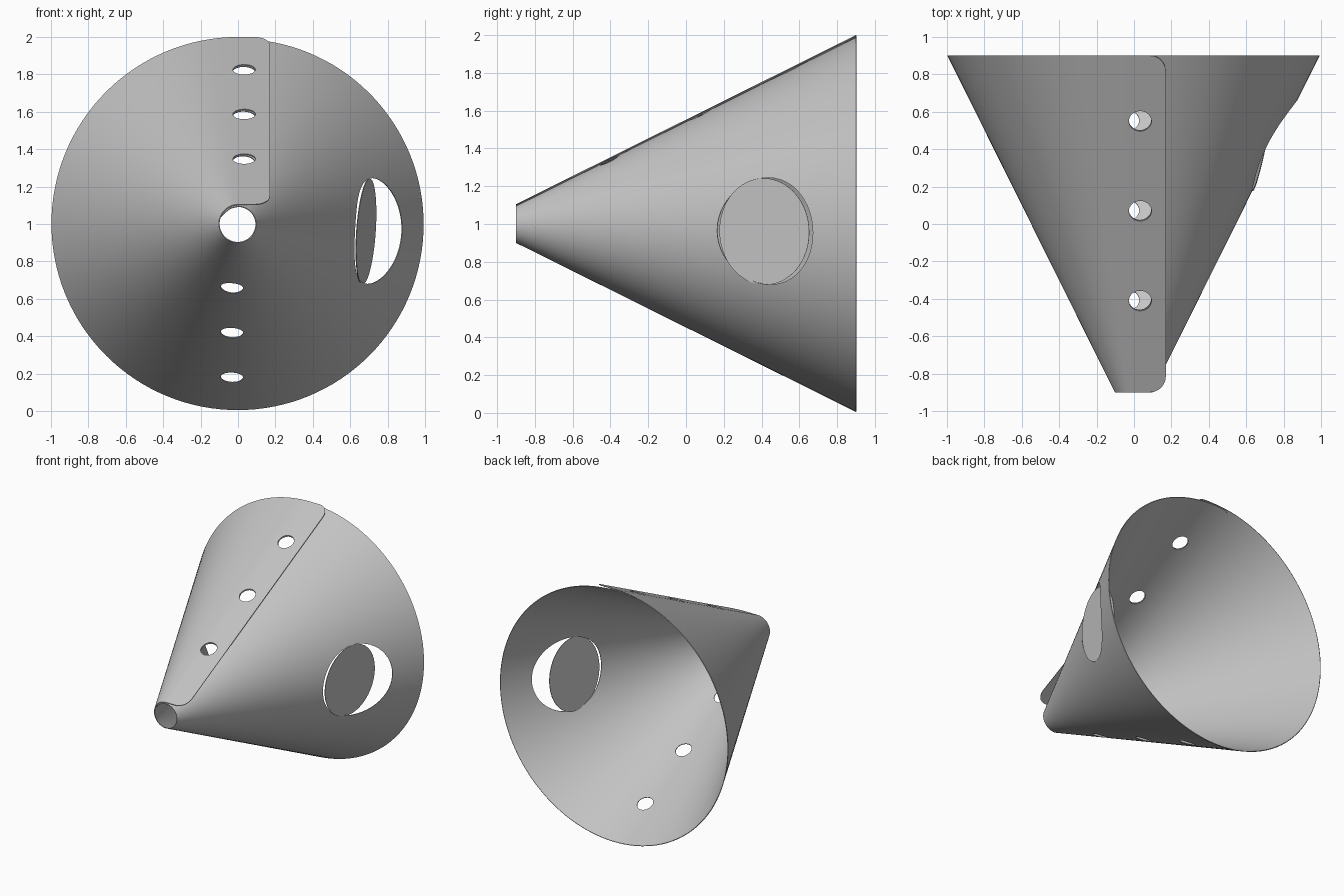
import bpy, bmesh, math
from mathutils import Vector, Matrix

if "Cube" in bpy.data.objects:
    bpy.data.objects.remove(bpy.data.objects["Cube"])

HALF, TIP, RIM = 0.9, 0.105, 1.0       # half length, end radii
FLAP, CORNER = 0.17, 0.085             # overlap width, corner rounding
DROP, THICK = 0.01, 0.005              # spiral step, sheet thickness
SLOPE = math.atan2(RIM - TIP, 2 * HALF)

grey = bpy.data.materials.new("plain grey")
grey.use_nodes = True
grey.diffuse_color = (0.55, 0.55, 0.55, 1)
grey.node_tree.nodes["Principled BSDF"].inputs["Base Color"].default_value = grey.diffuse_color


def radius(y):
    return TIP + (RIM - TIP) * (y + HALF) / (2 * HALF)


def make_object(name, bm):
    mesh = bpy.data.meshes.new(name)
    bm.to_mesh(mesh)
    bm.free()
    mesh.materials.append(grey)
    obj = bpy.data.objects.new(name, mesh)
    bpy.context.collection.objects.link(obj)
    return obj


def frame(angle, y):
    """Matrix at a surface point, local z along the outward normal, local x along the slant."""
    out = Vector((math.cos(angle), 0, math.sin(angle)))
    normal = out * math.cos(SLOPE) - Vector((0, math.sin(SLOPE), 0))
    slant = out * math.sin(SLOPE) + Vector((0, math.cos(SLOPE), 0))
    side = normal.cross(slant)
    rot = Matrix((slant, side, normal)).transposed().to_4x4()
    return Matrix.Translation(out * radius(y) + Vector((0, y, 1))) @ rot


# Rolled sheet: flat outer flap, full turn, inner flap
edge = [CORNER * (1 - math.cos(math.pi / 2 * i / 8)) for i in range(9)]
offsets = edge + [FLAP * 0.75]
columns = [("outer", FLAP - d, d) for d in offsets]
columns += [("turn", i / 128, FLAP) for i in range(129)]
columns += [("inner", FLAP - d, d) for d in reversed(offsets)]
ROWS = 24

bm = bmesh.new()
grid = []
for kind, value, dist in columns:
    gap = max(0, CORNER - dist)
    end = HALF - (CORNER - math.sqrt(max(0, CORNER ** 2 - gap ** 2)))
    line = []
    for j in range(ROWS + 1):
        y = -end + 2 * end * j / ROWS
        r = radius(y)
        if kind == "outer":
            x, z = value, r
        else:
            turn = value * math.tau if kind == "turn" else math.tau + value / r
            r -= DROP * min(1, turn / math.tau)
            x, z = -r * math.sin(turn), r * math.cos(turn)
        line.append(bm.verts.new((x, y, 1 + z)))
    grid.append(line)
for a, b in zip(grid, grid[1:]):
    for j in range(ROWS):
        bm.faces.new((a[j], a[j + 1], b[j + 1], b[j]))
bm.normal_update()
if sum(f.normal.dot(f.calc_center_median() - Vector((0, 0, 1))) for f in bm.faces) < 0:
    bmesh.ops.reverse_faces(bm, faces=bm.faces)
sheet = make_object("rolled_sheet", bm)
solid = sheet.modifiers.new("thickness", "SOLIDIFY")
solid.thickness = THICK
solid.offset = -1

# Hole cutters: three on top, three below, one large on the side
bm = bmesh.new()


def drill(matrix, size, depth):
    bmesh.ops.create_cone(bm, cap_ends=True, segments=48, radius1=size,
                          radius2=size, depth=depth, matrix=matrix)


for y in (-0.41, 0.07, 0.55):
    for side in (1, -1):
        tilt = math.atan2(0.033, radius(y))
        drill(frame(side * math.pi / 2 - tilt, y), 0.06, 0.12)
SIDE_ANGLE, SIDE_Y, SIDE_R = -0.053, 0.415, 0.283
drill(frame(SIDE_ANGLE, SIDE_Y), SIDE_R, 0.4)
cutter = make_object("hole_cutter", bm)
cutter.hide_render = True
cut = sheet.modifiers.new("holes", "BOOLEAN")
cut.operation = "DIFFERENCE"
cut.solver = "EXACT"
cut.object = cutter

# Bake the holes and drop the cutter
bpy.context.view_layer.update()
baked = bpy.data.meshes.new_from_object(sheet.evaluated_get(bpy.context.evaluated_depsgraph_get()))
sheet.modifiers.clear()
sheet.data = baked
bpy.data.objects.remove(cutter)

# Side disc: flat plate hinged at the narrow edge of the large hole
bm = bmesh.new()
bmesh.ops.create_cone(bm, cap_ends=True, segments=64, radius1=1, radius2=1, depth=0.004)
bmesh.ops.scale(bm, vec=(0.243, SIDE_R, 1), verts=bm.verts)
lean = math.radians(12)
along = Vector((math.sin(lean), math.cos(lean), 0))
up = Vector((0.07, 0, 1))
up = (up - along * up.dot(along)).normalized()
rot = Matrix((along, up, along.cross(up))).transposed().to_4x4()
bmesh.ops.transform(bm, matrix=Matrix.Translation((0.684, 0.415, 0.96)) @ rot, verts=bm.verts)
make_object("side_disc", bm)

# Smooth the rolled surface, keep cut edges sharp
bpy.ops.object.select_all(action="DESELECT")
sheet.select_set(True)
bpy.context.view_layer.objects.active = sheet
bpy.ops.object.shade_smooth_by_angle(angle=math.radians(30))
